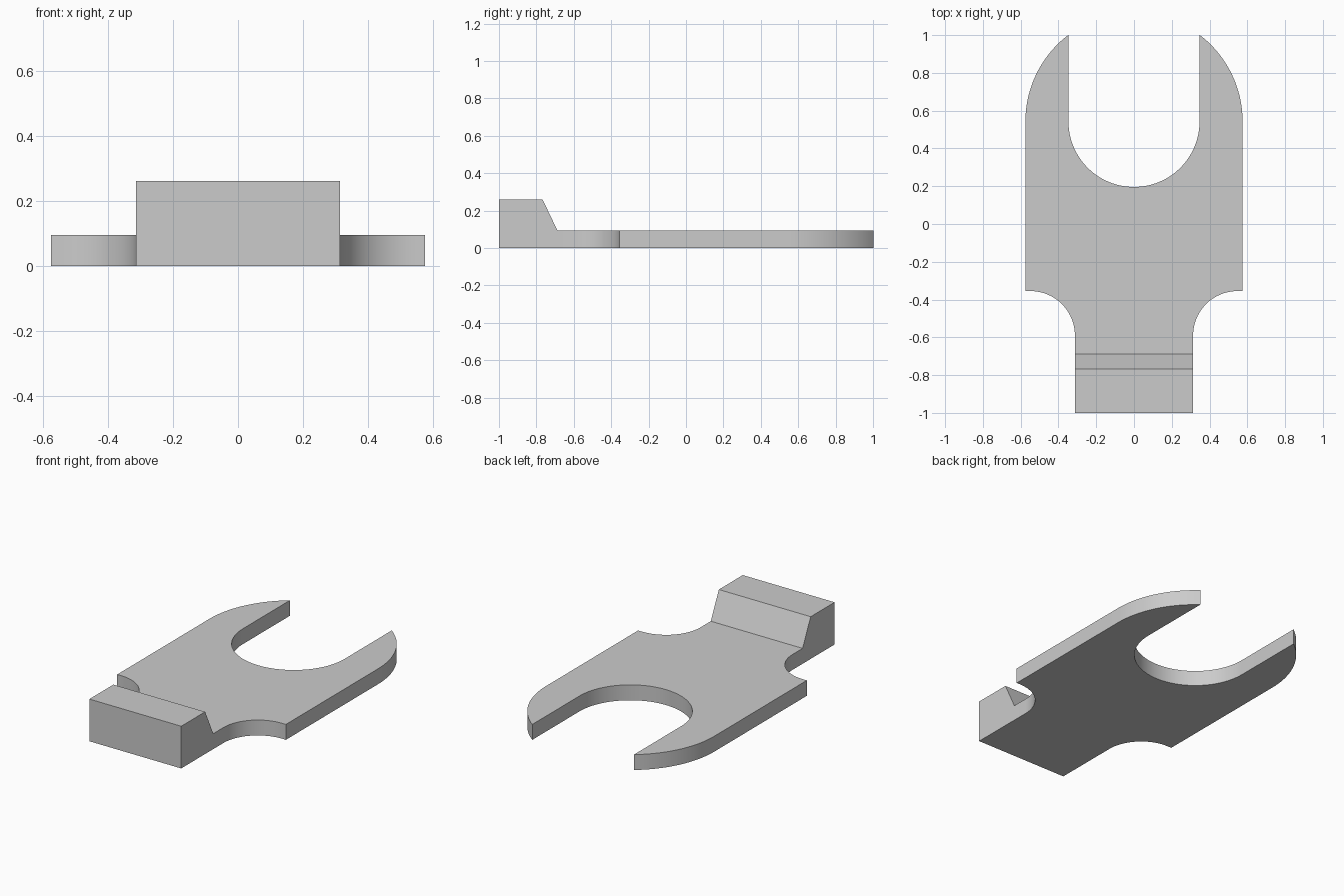
import bpy
import bmesh
from math import sin, cos, pi, acos

cube = bpy.data.objects.get("Cube")
if cube:
    bpy.data.objects.remove(cube, do_unlink=True)

HALF_WIDTH, HALF_NECK, HALF_SLOT = 0.575, 0.313, 0.347
JAW_Y, SHOULDER_Y, FILLET = 0.543, -0.355, 0.235
THICK, BLOCK_TOP = 0.095, 0.26
RAMP_FOOT, RAMP_TOP = -0.688, -0.767


def arc(cx, cy, r, start, end, steps):
    angles = [start + (end - start) * i / steps for i in range(steps + 1)]
    return [(cx + r * cos(a), cy + r * sin(a)) for a in angles]


# Half outline of the left side, from the rear of the handle to the slot bottom
half = [(HALF_NECK, -1)]
half += arc(HALF_NECK + FILLET, SHOULDER_Y - FILLET, FILLET, pi, pi / 2, 20)
half.append((HALF_WIDTH, SHOULDER_Y))
half += arc(0, JAW_Y, HALF_WIDTH, 0, acos(HALF_SLOT / HALF_WIDTH), 20)
half += arc(0, JAW_Y, HALF_SLOT, 0, -pi / 2, 28)
outline = half + [(-x, y) for x, y in reversed(half[:-1])]

# Flat fork plate
bm = bmesh.new()
base = bm.faces.new([bm.verts.new((x, y, 0)) for x, y in outline])
grown = bmesh.ops.extrude_face_region(bm, geom=[base], use_keep_orig=True)
top = [v for v in grown["geom"] if isinstance(v, bmesh.types.BMVert)]
bmesh.ops.translate(bm, verts=top, vec=(0, 0, THICK))

# Raised end block with a sloping front, lifted from the neck
for y in (RAMP_FOOT, RAMP_TOP):
    bmesh.ops.bisect_plane(bm, geom=bm.verts[:] + bm.edges[:] + bm.faces[:],
                           plane_co=(0, y, 0), plane_no=(0, 1, 0))
for v in bm.verts:
    if v.co.z > THICK / 2 and v.co.y < RAMP_TOP + 0.01:
        v.co.z = BLOCK_TOP
bmesh.ops.recalc_face_normals(bm, faces=bm.faces[:])

mesh = bpy.data.meshes.new("fork_plate")
bm.to_mesh(mesh)
bm.free()
plate = bpy.data.objects.new("fork_plate", mesh)
bpy.context.collection.objects.link(plate)

# Plain grey material
grey = bpy.data.materials.new("light_grey")
grey.use_nodes = True
colour = (0.6, 0.6, 0.6, 1)
grey.diffuse_color = colour
grey.node_tree.nodes["Principled BSDF"].inputs["Base Color"].default_value = colour
mesh.materials.append(grey)

# Smooth curved walls, sharp edges
bpy.ops.object.select_all(action="DESELECT")
plate.select_set(True)
bpy.context.view_layer.objects.active = plate
bpy.ops.object.shade_smooth_by_angle(angle=pi / 9)
